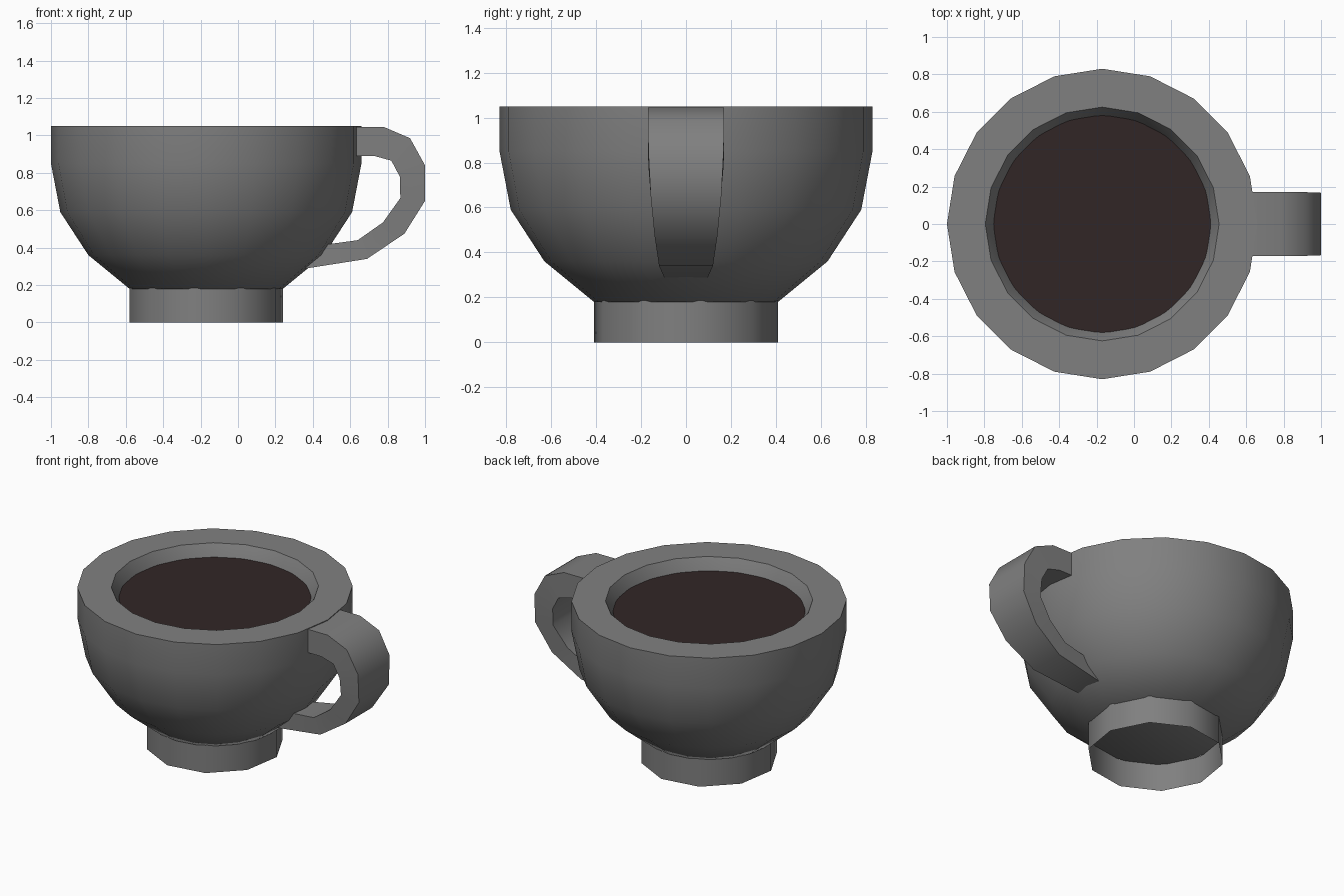
import bpy, bmesh, math

default = bpy.data.objects.get("Cube")
if default:
    bpy.data.objects.remove(default, do_unlink=True)

CENTRE_X = -0.17


def material(name, rgb):
    mat = bpy.data.materials.new(name)
    mat.use_nodes = True
    mat.diffuse_color = (*rgb, 1)
    mat.node_tree.nodes["Principled BSDF"].inputs["Base Color"].default_value = (*rgb, 1)
    return mat


def finish(name, bm, mat, recalc=True):
    if recalc:
        bmesh.ops.recalc_face_normals(bm, faces=bm.faces)
    mesh = bpy.data.meshes.new(name)
    bm.to_mesh(mesh)
    bm.free()
    mesh.materials.append(mat)
    obj = bpy.data.objects.new(name, mesh)
    bpy.context.collection.objects.link(obj)
    bpy.ops.object.select_all(action="DESELECT")
    obj.select_set(True)
    bpy.context.view_layer.objects.active = obj
    bpy.ops.object.shade_smooth_by_angle(angle=math.radians(40))
    return obj


def bridge(bm, ring_a, ring_b):
    n = len(ring_a)
    for i in range(n):
        j = (i + 1) % n
        bm.faces.new((ring_a[i], ring_a[j], ring_b[j], ring_b[i]))


def lathe(name, profile, sides, mat, turn=0.0, cap_start=False, cap_end=False):
    """Turn a (radius, height) profile around the cup axis."""
    bm = bmesh.new()
    rings = []
    for r, z in profile:
        angles = [turn + math.tau * i / sides for i in range(sides)]
        rings.append([bm.verts.new((CENTRE_X + r * math.cos(a), r * math.sin(a), z))
                      for a in angles])
    for a, b in zip(rings, rings[1:]):
        bridge(bm, a, b)
    if cap_start:
        bm.faces.new(rings[0][::-1])
    if cap_end:
        bm.faces.new(rings[-1])
    return finish(name, bm, mat, recalc=len(rings) > 1)


ceramic = material("grey ceramic", (0.216, 0.216, 0.216))
coffee = material("dark coffee", (0.031, 0.019, 0.019))

# Bowl: outer wall, flat rim and inner wall
lathe("bowl", [(0.41, 0.18), (0.63, 0.36), (0.78, 0.59), (0.83, 0.85), (0.83, 1.05),
               (0.625, 1.05), (0.575, 0.96), (0.5, 0.7), (0.3, 0.42)],
      20, ceramic, cap_start=True, cap_end=True)

# Hollow foot ring, open underneath
lathe("foot", [(0.415, 0.0), (0.415, 0.185)], 10, ceramic, turn=math.radians(9))

# Liquid surface
lathe("coffee_surface", [(0.58, 0.975)], 40, coffee, cap_end=True)

# Handle: outer x, z, inner x, z, half width; tapers towards the foot
sections = [
    (0.56, 1.045, 0.56, 0.89, 0.17),
    (0.78, 1.045, 0.73, 0.89, 0.17),
    (0.92, 0.985, 0.82, 0.865, 0.17),
    (1.00, 0.84, 0.865, 0.78, 0.167),
    (1.00, 0.65, 0.868, 0.665, 0.157),
    (0.89, 0.475, 0.775, 0.535, 0.14),
    (0.69, 0.34, 0.64, 0.44, 0.12),
    (0.34, 0.285, 0.42, 0.41, 0.095),
]
bm = bmesh.new()
rings = [[bm.verts.new(p) for p in ((ox, -w, oz), (ox, w, oz), (ix, w, iz), (ix, -w, iz))]
         for ox, oz, ix, iz, w in sections]
for a, b in zip(rings, rings[1:]):
    bridge(bm, a, b)
bm.faces.new(rings[0])
bm.faces.new(rings[-1])
finish("handle", bm, ceramic)
